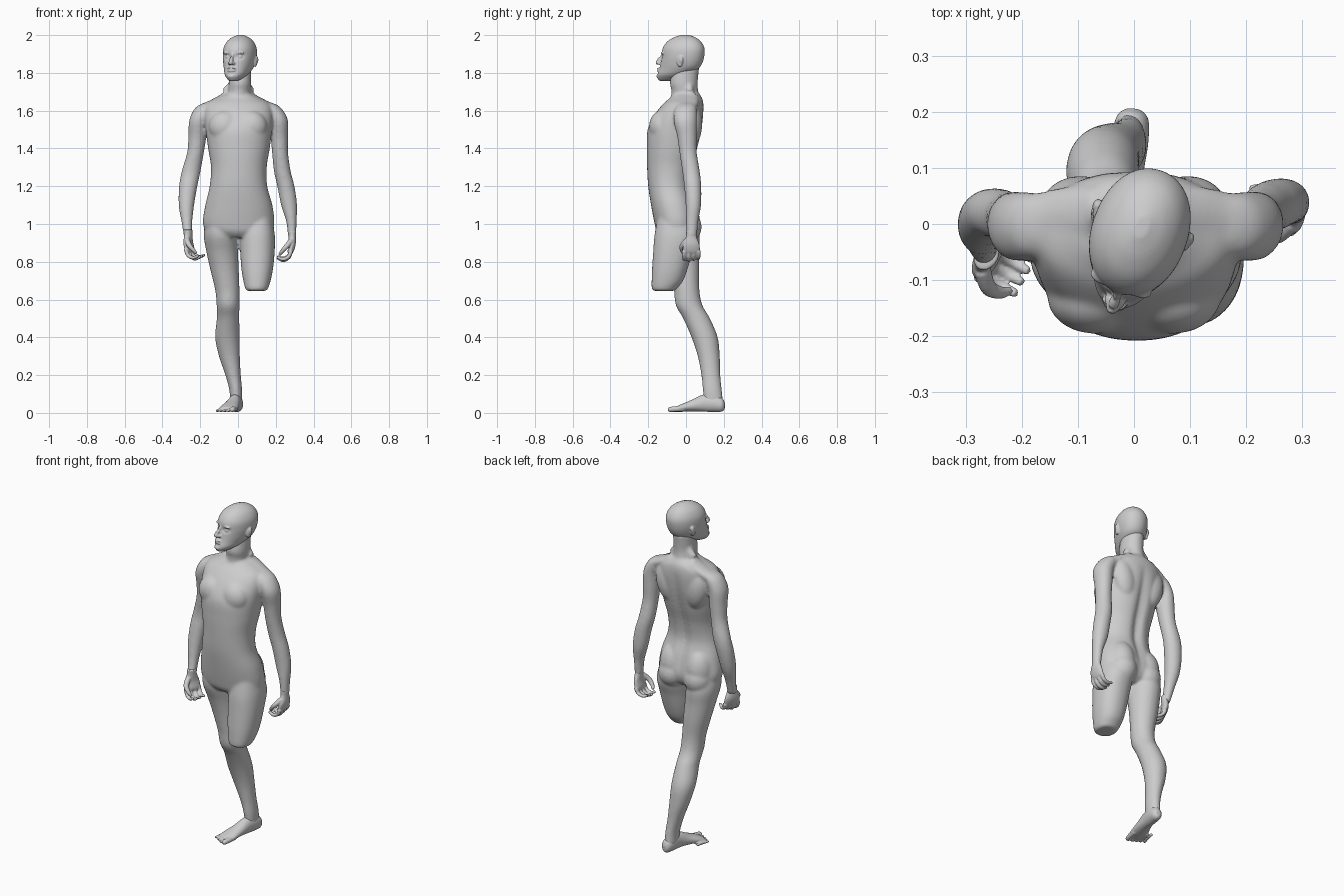
import bpy, bmesh, math
from mathutils import Vector, Matrix

skin = bpy.data.materials.new("grey_skin")
skin.diffuse_color = (0.61, 0.61, 0.61, 1)


def smooth_rows(rows, steps=5):
    """Catmull-Rom through rows of equal length."""
    out = []
    for i in range(len(rows) - 1):
        a, b = rows[max(i - 1, 0)], rows[i]
        c, d = rows[i + 1], rows[min(i + 2, len(rows) - 1)]
        for s in range(steps):
            t = s / steps
            out.append([0.5 * (2 * q + (r - p) * t + (2 * p - 5 * q + 4 * r - s4) * t * t
                               + (3 * q - p - 3 * r + s4) * t ** 3)
                        for p, q, r, s4 in zip(a, b, c, d)])
    return out + [list(rows[-1])]


def skin_rings(bm, rings):
    vs = [[bm.verts.new(p) for p in ring] for ring in rings]
    n = len(vs[0])
    faces = [bm.faces.new((a[k], a[(k + 1) % n], b[(k + 1) % n], b[k]))
             for a, b in zip(vs, vs[1:]) for k in range(n)]
    faces += [bm.faces.new(vs[0]), bm.faces.new(vs[-1])]
    bmesh.ops.recalc_face_normals(bm, faces=faces)
    return [v for ring in vs for v in ring]


def oval(n, power=2.0):
    e = 2 / power
    for k in range(n):
        c, s = math.cos(k * math.tau / n), math.sin(k * math.tau / n)
        yield math.copysign(abs(c) ** e, c), math.copysign(abs(s) ** e, s)


def loft(bm, rows, power=2.0, n=32):
    """Stack of level ovals: rows of (z, x_min, x_max, y_front, y_back)."""
    return skin_rings(bm, [[Vector(((a + b) / 2 + (b - a) / 2 * u, (f + g) / 2 + (g - f) / 2 * v, z))
                            for u, v in oval(n, power)]
                           for z, a, b, f, g in smooth_rows(rows)])


def tube(bm, rows, n=14):
    """Round tube along rows of (x, y, z, radius_side, radius_up)."""
    rows = smooth_rows(rows, 4)
    pts = [Vector(r[:3]) for r in rows]
    rings = []
    for i, r in enumerate(rows):
        t = (pts[min(i + 1, len(pts) - 1)] - pts[max(i - 1, 0)]).normalized()
        ref = Vector((0, 0, 1)) if abs(t.z) < 0.8 else Vector((0, 1, 0))
        side = t.cross(ref).normalized()
        up = side.cross(t)
        rings.append([pts[i] + side * r[3] * u + up * r[4] * v for u, v in oval(n)])
    return skin_rings(bm, rings)


def ball(bm, pos, size, rot=0.0):
    m = Matrix.Translation(pos) @ Matrix.Rotation(rot, 4, 'Y') @ Matrix.Diagonal((*size, 1))
    return bmesh.ops.create_uvsphere(bm, u_segments=24, v_segments=16, radius=1, matrix=m)["verts"]


def finish(name, bm, voxel, relax):
    """Fuse overlapping shells into one smooth skin."""
    me = bpy.data.meshes.new(name)
    bm.to_mesh(me)
    bm.free()
    me.materials.append(skin)
    ob = bpy.data.objects.new(name, me)
    bpy.context.collection.objects.link(ob)
    rm = ob.modifiers.new("fuse", 'REMESH')
    rm.mode, rm.voxel_size, rm.use_smooth_shade = 'VOXEL', voxel, True
    sm = ob.modifiers.new("relax", 'SMOOTH')
    sm.factor, sm.iterations = 0.5, relax
    return ob


# ---- body: torso, neck, arms, legs ----
bm = bmesh.new()
torso = loft(bm, [
    (0.93, -0.10, 0.11, -0.13, 0.02), (0.96, -0.165, 0.175, -0.155, 0.050),
    (1.01, -0.186, 0.192, -0.168, 0.066), (1.10, -0.173, 0.182, -0.185, 0.052),
    (1.20, -0.150, 0.155, -0.200, 0.025), (1.30, -0.143, 0.152, -0.206, 0.036),
    (1.40, -0.158, 0.168, -0.208, 0.064), (1.50, -0.172, 0.180, -0.203, 0.086),
    (1.58, -0.180, 0.185, -0.165, 0.094), (1.635, -0.170, 0.170, -0.122, 0.092),
    (1.665, -0.120, 0.120, -0.088, 0.086), (1.69, -0.06, 0.07, -0.07, 0.07)], 2.15, 48)
# spine furrow
for v in torso:
    if v.co.y > -0.03 and 0.96 < v.co.z < 1.62:
        fade = math.sin((v.co.z - 0.96) / 0.66 * math.pi) ** 0.7
        v.co.y -= 0.022 * fade * math.exp(-(v.co.x / 0.026) ** 2)
for s in (-1, 1):
    ball(bm, (s * 0.070, -0.130, 1.515), (0.085, 0.066, 0.085))      # chest
    ball(bm, (s * 0.095, 0.030, 1.53), (0.068, 0.056, 0.12), s * 0.2)  # shoulder blade
    ball(bm, (s * 0.083, 0.000, 0.985), (0.080, 0.083, 0.085))       # buttock
    ball(bm, (s * 0.083, -0.020, 1.030), (0.082, 0.092, 0.13))       # upper buttock
    # sloping muscle from neck to shoulder
    tube(bm, [(s * 0.025 + 0.008, 0.02, 1.745, 0.028, 0.020), (s * 0.060, 0.018, 1.678, 0.048, 0.026),
              (s * 0.120, 0.012, 1.638, 0.055, 0.028), (s * 0.185, 0.002, 1.605, 0.050, 0.030)])
# neck
loft(bm, [(1.62, -0.08, 0.08, -0.08, 0.085), (1.67, -0.058, 0.066, -0.078, 0.074),
          (1.71, -0.052, 0.068, -0.078, 0.064), (1.75, -0.048, 0.070, -0.085, 0.062),
          (1.83, -0.045, 0.068, -0.07, 0.07)])
# arms
loft(bm, [(1.642, 0.13, 0.18, -0.03, 0.04), (1.615, 0.125, 0.228, -0.057, 0.055),
          (1.55, 0.16, 0.264, -0.066, 0.058), (1.46, 0.173, 0.265, -0.046, 0.057),
          (1.38, 0.180, 0.265, -0.035, 0.057), (1.28, 0.190, 0.279, -0.020, 0.073),
          (1.20, 0.208, 0.299, -0.010, 0.081), (1.10, 0.228, 0.313, -0.002, 0.080),
          (1.01, 0.256, 0.310, 0.000, 0.065), (0.93, 0.264, 0.308, 0.002, 0.057)])
loft(bm, [(1.642, -0.18, -0.13, -0.03, 0.04), (1.615, -0.226, -0.125, -0.057, 0.055),
          (1.55, -0.258, -0.16, -0.066, 0.058), (1.46, -0.263, -0.168, -0.046, 0.057),
          (1.38, -0.269, -0.180, -0.035, 0.057), (1.28, -0.298, -0.198, -0.025, 0.064),
          (1.20, -0.312, -0.215, -0.036, 0.057), (1.10, -0.314, -0.232, -0.050, 0.035),
          (1.01, -0.299, -0.242, -0.062, 0.000), (0.93, -0.286, -0.243, -0.080, -0.025)])
# standing leg
loft(bm, [(1.03, -0.17, -0.02, -0.14, 0.04), (0.94, -0.181, -0.004, -0.140, 0.070),
          (0.85, -0.167, 0.000, -0.108, 0.069), (0.76, -0.147, 0.004, -0.084, 0.071),
          (0.65, -0.121, 0.008, -0.064, 0.071), (0.57, -0.113, 0.008, -0.054, 0.087),
          (0.50, -0.112, 0.007, -0.015, 0.127), (0.40, -0.121, 0.009, 0.029, 0.168),
          (0.30, -0.101, 0.010, 0.062, 0.179), (0.20, -0.067, 0.015, 0.081, 0.182),
          (0.12, -0.046, 0.022, 0.089, 0.190), (0.05, -0.042, 0.022, 0.095, 0.198)])
# cut thigh
loft(bm, [(1.03, 0.02, 0.18, -0.15, 0.03), (0.94, 0.010, 0.195, -0.167, 0.060),
          (0.85, 0.012, 0.194, -0.174, 0.034), (0.76, 0.018, 0.185, -0.180, 0.008),
          (0.70, 0.028, 0.173, -0.182, -0.015), (0.665, 0.036, 0.162, -0.182, -0.042),
          (0.646, 0.045, 0.152, -0.177, -0.06)], 2.2)
finish("body", bm, 0.0075, 9)

# ---- head, modelled facing forward, then turned ----
bm = bmesh.new()
skull = loft(bm, [
    (1.757, -0.018, 0.018, -0.135, -0.08), (1.768, -0.034, 0.034, -0.146, -0.035),
    (1.79, -0.056, 0.056, -0.147, 0.02), (1.82, -0.070, 0.070, -0.136, 0.074),
    (1.85, -0.079, 0.079, -0.128, 0.097), (1.89, -0.085, 0.085, -0.122, 0.109),
    (1.93, -0.083, 0.083, -0.116, 0.110), (1.965, -0.067, 0.067, -0.092, 0.092),
    (1.988, -0.042, 0.042, -0.055, 0.062), (2.001, -0.012, 0.012, -0.015, 0.025)], 2.1, 64)
# eye sockets
for v in skull:
    for s in (-1, 1):
        d = Vector(((v.co.x - s * 0.034) / 0.018, (v.co.z - 1.886) / 0.012))
        if v.co.y < -0.05:
            v.co.y += 0.014 * math.exp(-d.length_squared)
# nose
tube(bm, [(0, -0.112, 1.912, 0.007, 0.006), (0, -0.126, 1.885, 0.008, 0.010),
          (0, -0.146, 1.860, 0.011, 0.013), (0, -0.145, 1.846, 0.013, 0.010)])
for s in (-1, 1):
    ball(bm, (s * 0.011, -0.134, 1.850), (0.008, 0.012, 0.008))           # nostril
    ball(bm, (s * 0.034, -0.101, 1.885), (0.013, 0.011, 0.009))           # eye
    ball(bm, (s * 0.033, -0.102, 1.907), (0.026, 0.014, 0.008), s * 0.1)  # brow
    ball(bm, (s * 0.083, 0.006, 1.860), (0.009, 0.017, 0.029))            # ear
    ball(bm, (s * 0.088, 0.014, 1.870), (0.008, 0.012, 0.020))            # ear rim
for z, r in ((1.823, 0.0055), (1.811, 0.0065)):                           # lips
    ball(bm, (0, -0.138, z), (0.024, 0.012, r))
ball(bm, (0, -0.138, 1.782), (0.022, 0.016, 0.014))                       # chin
bmesh.ops.transform(bm, verts=bm.verts, matrix=Matrix.Translation((0.012, -0.010, 0))
                    @ Matrix.Rotation(math.radians(-20), 4, 'Z'))
finish("head", bm, 0.004, 3)


# ---- hands: palm plus curled fingers, built as a left hand at the wrist ----
def hand(name, wrist, yaw, mirror):
    bm = bmesh.new()
    tube(bm, [(0, 0, 0.03, 0.020, 0.024), (0, 0, 0, 0.018, 0.025), (0, 0, -0.04, 0.017, 0.038),
              (-0.008, 0, -0.075, 0.015, 0.040), (-0.014, 0, -0.09, 0.009, 0.034)], 20)
    for k in range(4):
        y = -0.033 + k * 0.022
        j = 1 - 0.12 * abs(k - 1)
        tube(bm, [(-0.006, y, -0.075, 0.011, 0.011), (-0.018, y, -0.075 - 0.035 * j, 0.010, 0.010),
                  (-0.046, y * 0.95, -0.075 - 0.050 * j, 0.009, 0.009),
                  (-0.074, y * 0.9, -0.075 - 0.036 * j, 0.007, 0.007)], 10)
    tube(bm, [(-0.005, -0.022, -0.02, 0.014, 0.014), (-0.028, -0.042, -0.05, 0.013, 0.013),
              (-0.050, -0.040, -0.077, 0.010, 0.010), (-0.062, -0.030, -0.096, 0.007, 0.007)], 10)
    m = Matrix.Translation(wrist) @ Matrix.Rotation(yaw, 4, 'Z') @ Matrix.Diagonal((1.08, 1.15, 1, 1))
    if mirror:
        m = m @ Matrix.Diagonal((-1, 1, 1, 1))
    bmesh.ops.transform(bm, verts=bm.verts, matrix=m)
    bmesh.ops.recalc_face_normals(bm, faces=bm.faces)
    finish(name, bm, 0.004, 2)


hand("left_hand", (0.287, 0.028, 0.932), 0.0, False)
hand("right_hand", (-0.263, -0.056, 0.940), -0.5, True)

# ---- foot with toes ----
bm = bmesh.new()
tube(bm, [(0.000, 0.205, 0.036, 0.012, 0.018), (-0.002, 0.190, 0.038, 0.028, 0.034),
          (-0.008, 0.150, 0.050, 0.034, 0.046), (-0.016, 0.100, 0.052, 0.034, 0.046),
          (-0.030, 0.045, 0.040, 0.040, 0.033), (-0.046, -0.010, 0.028, 0.048, 0.022),
          (-0.056, -0.042, 0.021, 0.046, 0.015), (-0.060, -0.055, 0.019, 0.040, 0.010)], 28)
for k in range(5):
    r = 0.015 if k == 0 else 0.0105 - 0.0006 * k
    x, y = -0.022 - 0.019 * k - (0.004 if k else 0), -0.04 + 0.011 * k
    tube(bm, [(x + 0.006, y + 0.03, r + 0.008, r, r), (x, y - 0.012, r + 0.006, r, r),
              (x - 0.008, y - 0.044, r + 0.003, r, r * 0.9),
              (x - 0.010, y - 0.056, r + 0.002, r * 0.6, r * 0.5)], 10)
finish("right_foot", bm, 0.004, 2)
